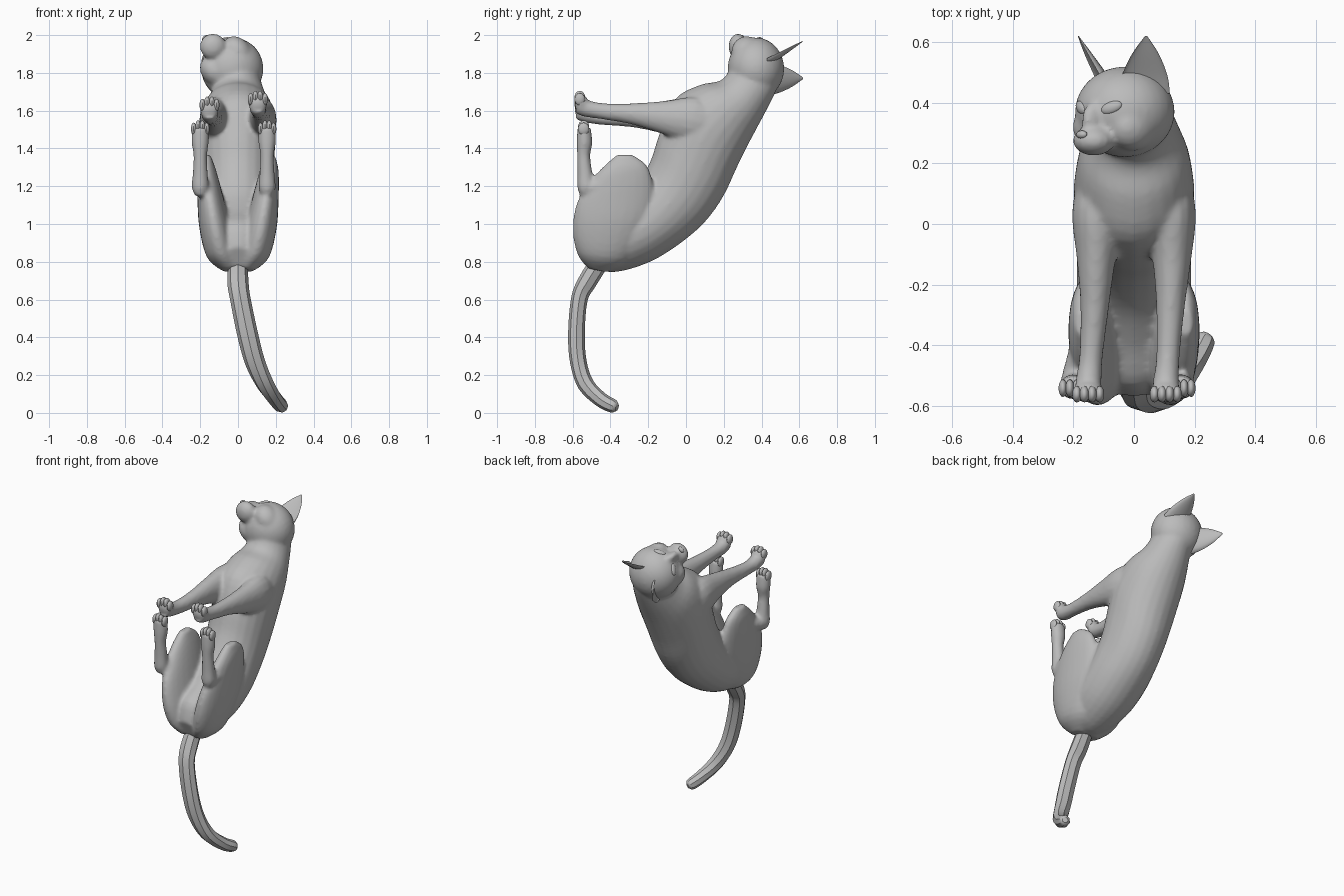
import bpy, bmesh, math
from mathutils import Vector, Matrix

cube = bpy.data.objects.get("Cube")
if cube:
    bpy.data.objects.remove(cube, do_unlink=True)

grey = bpy.data.materials.new("warm_grey")
grey.use_nodes = True
COL = (0.5, 0.5, 0.5, 1)
grey.diffuse_color = COL
grey.node_tree.nodes["Principled BSDF"].inputs["Base Color"].default_value = COL
X = Vector((1, 0, 0))


def finish(bm, name, angle=40):
    bmesh.ops.recalc_face_normals(bm, faces=bm.faces)
    me = bpy.data.meshes.new(name)
    bm.to_mesh(me)
    bm.free()
    me.materials.append(grey)
    ob = bpy.data.objects.new(name, me)
    bpy.context.collection.objects.link(ob)
    bpy.ops.object.select_all(action='DESELECT')
    ob.select_set(True)
    bpy.context.view_layer.objects.active = ob
    bpy.ops.object.shade_smooth_by_angle(angle=math.radians(angle))
    return ob


def spline(a, b, c, d, t):
    return 0.5 * (2 * b + (c - a) * t + (2 * a - 5 * b + 4 * c - d) * t * t
                  + (3 * b - a - 3 * c + d) * t ** 3)


def loft(bm, rings, sides=24, steps=4, scoop=False):
    """Skin smooth rings, each given as (centre, u radius vector, v radius vector)."""
    n = len(rings)
    fine = []
    for i in range(n - 1):
        q = [rings[max(0, min(n - 1, i + k))] for k in (-1, 0, 1, 2)]
        for s in range(steps):
            fine.append([spline(*[r[k] for r in q], s / steps) for k in range(3)])
    fine.append(rings[-1])
    loops = []
    for c, u, v in fine:
        loop = []
        for j in range(sides):
            a = 2 * math.pi * j / sides
            h = math.sin(a)
            if scoop and h > 0:
                h *= -0.4
            loop.append(bm.verts.new(c + u * math.cos(a) + v * h))
        loops.append(loop)
    for p, q in zip(loops, loops[1:]):
        for j in range(sides):
            k = (j + 1) % sides
            bm.faces.new((p[j], p[k], q[k], q[j]))
    bm.faces.new(loops[0][::-1])
    bm.faces.new(loops[-1])


def slab(bm, rows):
    """Loft of (y0, z0, y1, z1, half width, x centre) slices."""
    rings = []
    for y0, z0, y1, z1, w, x in rows:
        a, b = Vector((x, y0, z0)), Vector((x, y1, z1))
        rings.append(((a + b) / 2, X * w, (b - a) / 2))
    loft(bm, rings)


def tube(bm, pts, sides=16):
    """Loft along a path of (x, y, z, x radius, depth radius)."""
    ps = [Vector(p[:3]) for p in pts]
    rings = []
    for i, p in enumerate(pts):
        t = (ps[min(i + 1, len(ps) - 1)] - ps[max(i - 1, 0)]).normalized()
        u = (X - t * X.dot(t)).normalized()
        rings.append((ps[i], u * p[3], t.cross(u) * p[4]))
    loft(bm, rings, sides)


def ball(bm, c, a, b, d, seg=20):
    m = Matrix((a, b, d)).transposed().to_4x4()
    m.translation = c
    bmesh.ops.create_uvsphere(bm, u_segments=seg, v_segments=seg // 2, radius=1, matrix=m)


def box_ball(bm, c, r, seg=20):
    ball(bm, Vector(c), Vector((r[0], 0, 0)), Vector((0, r[1], 0)), Vector((0, 0, r[2])), seg)


# Head frame, turned to one side
R, U, F = Vector((0.75, 0, 0.66)), Vector((0, 1, 0)), Vector((-0.66, 0, 0.75))
HEAD = Vector((-0.05, 0.37, 1.845))


def H(r, u, f):
    return HEAD + R * r + U * u + F * f


# Body: torso, neck, head and limbs, fused into one skin
bm = bmesh.new()
slab(bm, [(0.50, 1.77, 0.25, 1.87, 0.115, -0.01),
          (0.475, 1.70, 0.215, 1.79, 0.125, 0.0),
          (0.42, 1.59, 0.17, 1.755, 0.15, 0),
          (0.35, 1.46, 0.07, 1.735, 0.185, 0),
          (0.27, 1.30, -0.06, 1.66, 0.20, 0),
          (0.20, 1.15, -0.14, 1.48, 0.19, 0),
          (0.10, 1.01, -0.19, 1.33, 0.185, 0),
          (-0.04, 0.89, -0.28, 1.18, 0.19, 0),
          (-0.20, 0.795, -0.40, 1.08, 0.18, 0),
          (-0.38, 0.745, -0.53, 1.00, 0.14, 0),
          (-0.52, 0.77, -0.57, 0.88, 0.06, 0)])
ball(bm, H(0, 0, -0.03), R * 0.165, U * 0.15, F * 0.165, 32)      # skull
ball(bm, H(0, -0.095, 0.125), R * 0.07, U * 0.05, F * 0.07)       # muzzle
ball(bm, H(0, -0.03, 0.10), R * 0.035, U * 0.075, F * 0.075)      # nose bridge
for s in (-1, 1):
    ball(bm, H(s * 0.08, -0.05, 0.02), R * 0.07, U * 0.08, F * 0.09)   # cheek
    # thigh
    slab(bm, [(-0.37, 1.365, -0.28, 1.365, 0.025, s * 0.17),
              (-0.48, 1.26, -0.20, 1.30, 0.05, s * 0.165),
              (-0.575, 1.12, -0.165, 1.15, 0.07, s * 0.145),
              (-0.60, 0.97, -0.19, 0.99, 0.085, s * 0.12),
              (-0.575, 0.84, -0.30, 0.81, 0.075, s * 0.09),
              (-0.52, 0.765, -0.42, 0.745, 0.035, s * 0.05)])
    # shin and hind foot
    hx = s * 0.177 - 0.023
    tube(bm, [(s * 0.165, -0.28, 1.25, 0.045, 0.05), (s * 0.168, -0.40, 1.215, 0.045, 0.045),
              (hx, -0.52, 1.185, 0.042, 0.04), (hx, -0.555, 1.175, 0.03, 0.025)])
    tube(bm, [(hx, -0.535, 1.145, 0.025, 0.025), (hx, -0.53, 1.19, 0.045, 0.045),
              (hx, -0.535, 1.27, 0.04, 0.04), (hx, -0.542, 1.36, 0.036, 0.035),
              (hx, -0.537, 1.43, 0.046, 0.042), (hx, -0.54, 1.51, 0.045, 0.036)])
    # foreleg and paw
    px, dz = s * 0.128 - 0.023, 0.015 * (s - 1)
    tube(bm, [(s * 0.10, 0.17, 1.50, 0.08, 0.11), (s * 0.12, 0.03, 1.55, 0.085, 0.125),
              (s * 0.125, -0.12, 1.565, 0.064, 0.088),
              (s * 0.125 - 0.005, -0.28, 1.583 + dz / 2, 0.047, 0.057),
              (s * 0.127 - 0.015, -0.44, 1.597 + dz, 0.039, 0.043),
              (px, -0.53, 1.612 + dz, 0.044, 0.045), (px, -0.575, 1.625 + dz, 0.04, 0.04)])
    box_ball(bm, (px, -0.555, 1.64 + dz), (0.052, 0.036, 0.05))
body = finish(bm, "body")
rem = body.modifiers.new("fuse", 'REMESH')
rem.mode = 'VOXEL'
rem.voxel_size = 0.011
rem.use_smooth_shade = True
smo = body.modifiers.new("soften", 'SMOOTH')
smo.factor = 0.5
smo.iterations = 6

# Ears, eyes and toes for each side
for s, side in ((-1, "right"), (1, "left")):
    n = F * 0.75 + R * 0.66 * s                 # open side of the ear
    w = n.cross(U)
    bm = bmesh.new()
    loft(bm, [(H(s * 0.085, 0.06, -0.03), w * 0.085, n * 0.045),
              (H(s * 0.105, 0.12, -0.01), w * 0.075, n * 0.035),
              (H(s * 0.13, 0.19, 0.015), w * 0.045, n * 0.02),
              (H(s * 0.15, 0.25, 0.034), w * 0.004, n * 0.003)], 20, 5, scoop=True)
    finish(bm, side + "_ear", 50)

    a = math.radians(25) * s
    d = F * math.cos(a) + R * math.sin(a)
    t = R * math.cos(a) - F * math.sin(a)
    bm = bmesh.new()
    ball(bm, HEAD - F * 0.03 + d * 0.157 + U * 0.014,
         (t + U * 0.25 * s) * 0.036, U * 0.021, d * 0.013)
    finish(bm, side + "_eye")

    bm = bmesh.new()
    px, dz, hx = s * 0.128 - 0.023, 0.015 * (s - 1), s * 0.177 - 0.023
    for i in (-1.5, -0.5, 0.5, 1.5):
        drop = 0.012 * (abs(i) > 1)
        box_ball(bm, (px + i * 0.025, -0.562, 1.672 + dz - drop), (0.016, 0.028, 0.033), 14)
        box_ball(bm, (hx + i * 0.023, -0.542, 1.515 - drop), (0.015, 0.03, 0.034), 14)
    finish(bm, side + "_toes")

# Nose tip
bm = bmesh.new()
ball(bm, H(0, -0.075, 0.185), R * 0.022, U * 0.014, F * 0.014, 12)
finish(bm, "nose")

# Tail
bm = bmesh.new()
tube(bm, [(0, -0.45, 0.81, 0.05, 0.05), (0, -0.525, 0.69, 0.056, 0.05),
          (0.013, -0.565, 0.60, 0.054, 0.044), (0.05, -0.58, 0.42, 0.055, 0.044),
          (0.09, -0.57, 0.27, 0.053, 0.044), (0.145, -0.53, 0.15, 0.047, 0.044),
          (0.20, -0.45, 0.07, 0.04, 0.04), (0.232, -0.385, 0.035, 0.036, 0.036),
          (0.243, -0.365, 0.028, 0.018, 0.018)], 8)
finish(bm, "tail", 30)
